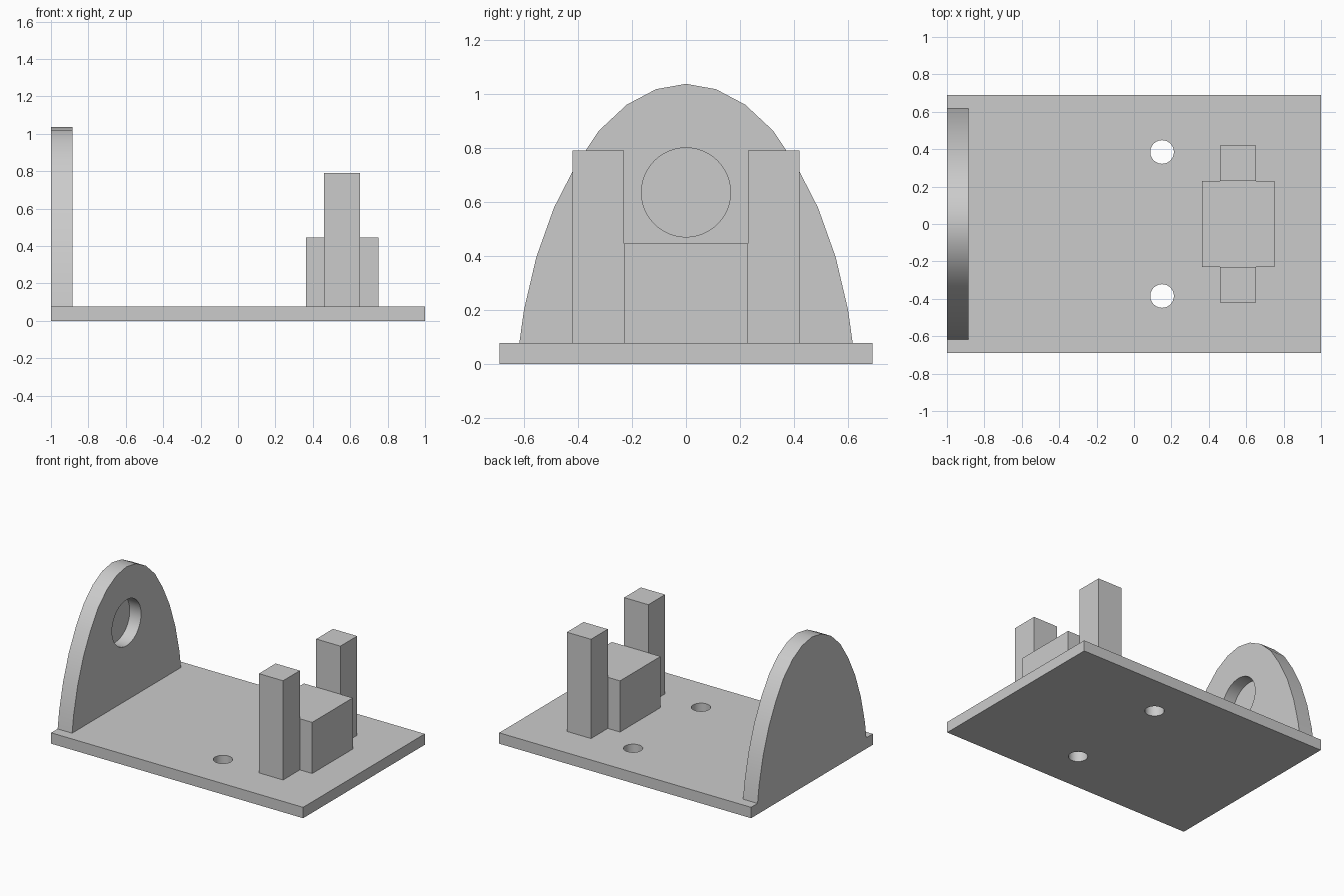
import bpy
import bmesh
from mathutils import Matrix, Vector
from math import pi, radians

if "Cube" in bpy.data.objects:
    bpy.data.objects.remove(bpy.data.objects["Cube"])

# Single grey material
grey = bpy.data.materials.new("plain grey")
grey.use_nodes = True
colour = (0.6, 0.6, 0.6, 1)
grey.diffuse_color = colour
grey.node_tree.nodes["Principled BSDF"].inputs["Base Color"].default_value = colour

BASE_TOP = 0.078
WALL_X = (-1, -0.885)


def finish(name, bm):
    bmesh.ops.recalc_face_normals(bm, faces=bm.faces)
    mesh = bpy.data.meshes.new(name)
    bm.to_mesh(mesh)
    bm.free()
    mesh.materials.append(grey)
    obj = bpy.data.objects.new(name, mesh)
    bpy.context.collection.objects.link(obj)
    return obj


def box(name, low, high):
    low, high = Vector(low), Vector(high)
    bm = bmesh.new()
    bmesh.ops.create_cube(bm, size=1)
    bmesh.ops.scale(bm, vec=high - low, verts=bm.verts)
    bmesh.ops.translate(bm, vec=(low + high) / 2, verts=bm.verts)
    return finish(name, bm)


def drill(target, centre, radius, depth, axis):
    """Cut a round hole centred on a point along the z or x axis."""
    bm = bmesh.new()
    turn = Matrix.Rotation(pi / 2, 4, "Y") if axis == "X" else Matrix()
    bmesh.ops.create_cone(bm, cap_ends=True, segments=48, radius1=radius,
                          radius2=radius, depth=depth,
                          matrix=Matrix.Translation(centre) @ turn)
    cutter = finish("hole_cutter", bm)
    cutter.hide_render = True
    mod = target.modifiers.new("hole", "BOOLEAN")
    mod.operation = "DIFFERENCE"
    mod.solver = "EXACT"
    mod.object = cutter
    bpy.context.view_layer.objects.active = target
    bpy.ops.object.modifier_apply(modifier=mod.name)
    bpy.data.objects.remove(cutter)


def smooth(obj):
    bpy.ops.object.select_all(action="DESELECT")
    obj.select_set(True)
    bpy.context.view_layer.objects.active = obj
    bpy.ops.object.shade_smooth_by_angle(angle=radians(30))


# Base plate with two mounting holes
base = box("base_plate", (-1, -0.69, 0), (1, 0.69, BASE_TOP))
for side in (-1, 1):
    drill(base, (0.15, side * 0.385, 0.04), 0.063, 0.3, "Z")
smooth(base)

# Arched end wall, mirrored from half a profile
half = [(0.617, BASE_TOP), (0.6, 0.2), (0.554, 0.396), (0.489, 0.578),
        (0.41, 0.732), (0.322, 0.864), (0.219, 0.96), (0.111, 1.017)]
outline = half + [(0, 1.037)] + [(-y, z) for y, z in reversed(half)]
bm = bmesh.new()
face = bm.faces.new([bm.verts.new((WALL_X[0], y, z)) for y, z in outline])
new = bmesh.ops.extrude_face_region(bm, geom=[face], use_keep_orig=True)["geom"]
bmesh.ops.translate(bm, vec=(WALL_X[1] - WALL_X[0], 0, 0),
                    verts=[v for v in new if isinstance(v, bmesh.types.BMVert)])
wall = finish("arched_wall", bm)

# Blind round socket on the inner face of the wall
socket_depth = 0.09
drill(wall, (WALL_X[1], 0, 0.635), 0.165, socket_depth * 2, "X")
smooth(wall)

# Centre block and the pair of posts beside it
box("centre_block", (0.363, -0.23, BASE_TOP), (0.75, 0.23, 0.445))
for name, y in (("right_post", -0.42), ("left_post", 0.23)):
    box(name, (0.46, y, BASE_TOP), (0.652, y + 0.19, 0.79))
